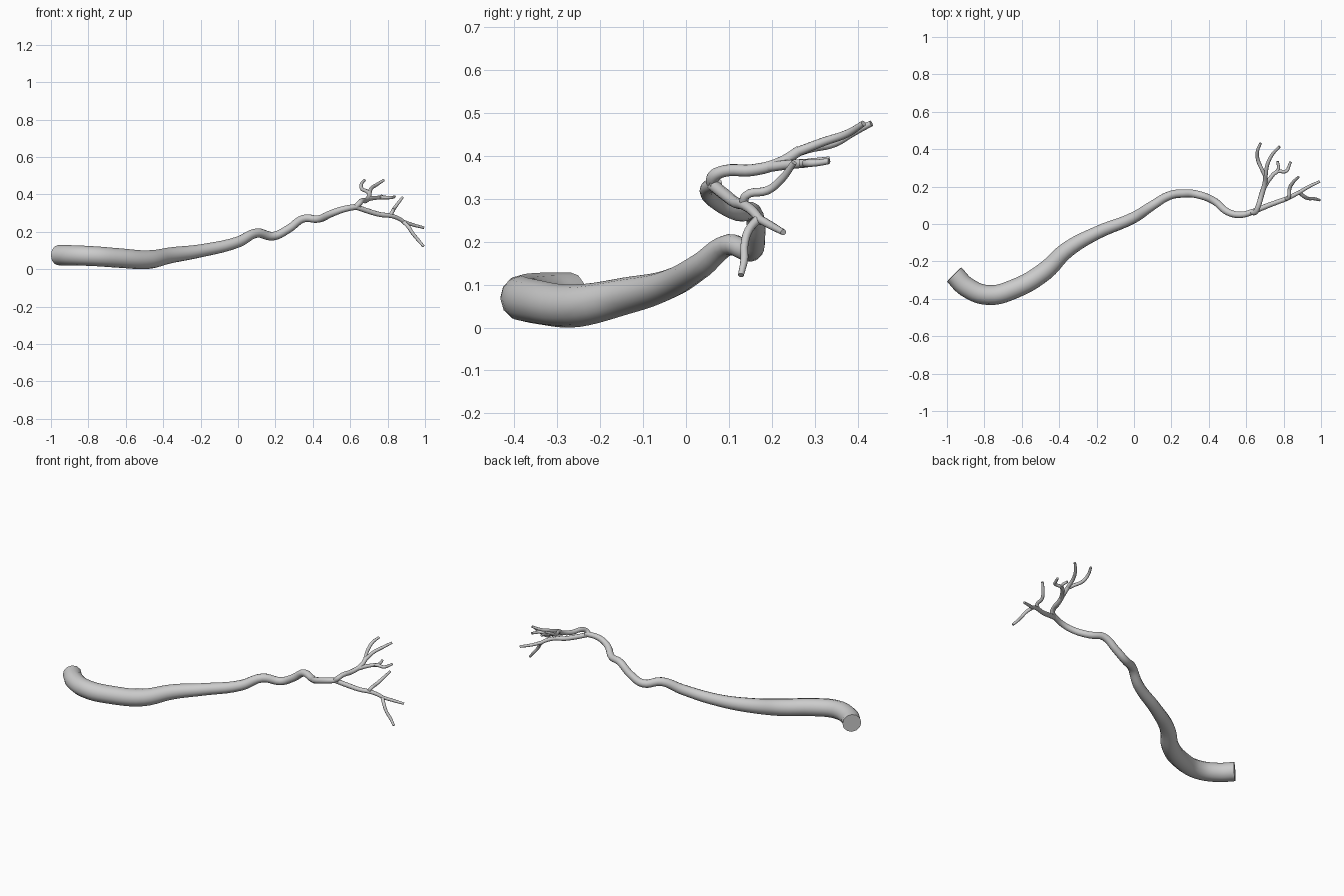
import bpy, math


def limb(name, points, res=5):
    """Tapered tube through (x, y, z, radius) points, with closed ends."""
    cu = bpy.data.curves.new(name, 'CURVE')
    cu.dimensions = '3D'
    cu.resolution_u = res
    cu.bevel_depth = 1.0
    cu.bevel_resolution = 4
    cu.use_fill_caps = True
    sp = cu.splines.new('BEZIER')
    sp.bezier_points.add(len(points) - 1)
    for bp, (x, y, z, r) in zip(sp.bezier_points, points):
        bp.co = (x, y, z)
        bp.radius = r
        bp.handle_left_type = bp.handle_right_type = 'AUTO'
    ob = bpy.data.objects.new(name, cu)
    bpy.context.collection.objects.link(ob)
    bpy.ops.object.select_all(action='DESELECT')
    ob.select_set(True)
    bpy.context.view_layer.objects.active = ob
    bpy.ops.object.convert(target='MESH')
    bpy.ops.object.shade_smooth_by_angle(angle=math.radians(50))
    return ob


# Main stem, thick base to first fork
limb("trunk", [
    (-.962, -.27, .075, .054), (-.895, -.337, .074, .054), (-.78, -.38, .07, .053),
    (-.64, -.347, .06, .052), (-.48, -.255, .051, .050), (-.36, -.14, .074, .043),
    (-.2, -.048, .098, .035), (0, .035, .145, .030), (.1, .1, .193, .025),
    (.19, .152, .177, .023), (.27, .163, .215, .022), (.35, .155, .27, .021),
    (.43, .122, .268, .020), (.5, .065, .298, .019), (.57, .049, .322, .017),
    (.65, .07, .336, .015)])

# Rear branch and its twigs
limb("rear_branch", [
    (.63, .062, .333, .015), (.649, .064, .352, .015), (.662, .09, .365, .014),
    (.682, .155, .367, .014), (.70, .22, .385, .013), (.703, .265, .413, .012)])
limb("rear_twig_left", [
    (.703, .255, .408, .011), (.685, .29, .418, .010), (.662, .345, .43, .010),
    (.66, .39, .455, .009), (.677, .432, .476, .007)])
limb("rear_twig_right", [
    (.703, .255, .408, .011), (.714, .32, .433, .010), (.742, .375, .452, .009),
    (.779, .414, .476, .007)])
limb("rear_side_twig", [
    (.693, .19, .374, .012), (.725, .24, .38, .011), (.765, .28, .383, .010),
    (.815, .283, .383, .009), (.827, .305, .384, .008), (.837, .333, .388, .007)])
limb("rear_side_twig_tip", [
    (.755, .268, .383, .009), (.772, .295, .386, .009), (.767, .335, .392, .007)])

# Forward branch and its twigs
limb("front_branch", [
    (.63, .062, .333, .014), (.70, .092, .309, .014), (.76, .115, .292, .013),
    (.82, .137, .285, .012), (.86, .157, .27, .011), (.895, .175, .248, .010)])
limb("front_twig_outer", [
    (.885, .17, .254, .010), (.935, .2, .237, .009), (.993, .227, .222, .007)])
limb("front_twig_lower", [
    (.882, .17, .255, .010), (.912, .145, .225, .010), (.935, .136, .19, .009),
    (.96, .136, .16, .009), (.992, .128, .122, .007)])
limb("front_twig_upper", [
    (.812, .134, .286, .011), (.826, .14, .308, .010), (.832, .19, .32, .010),
    (.85, .222, .345, .009), (.880, .252, .385, .007)])
